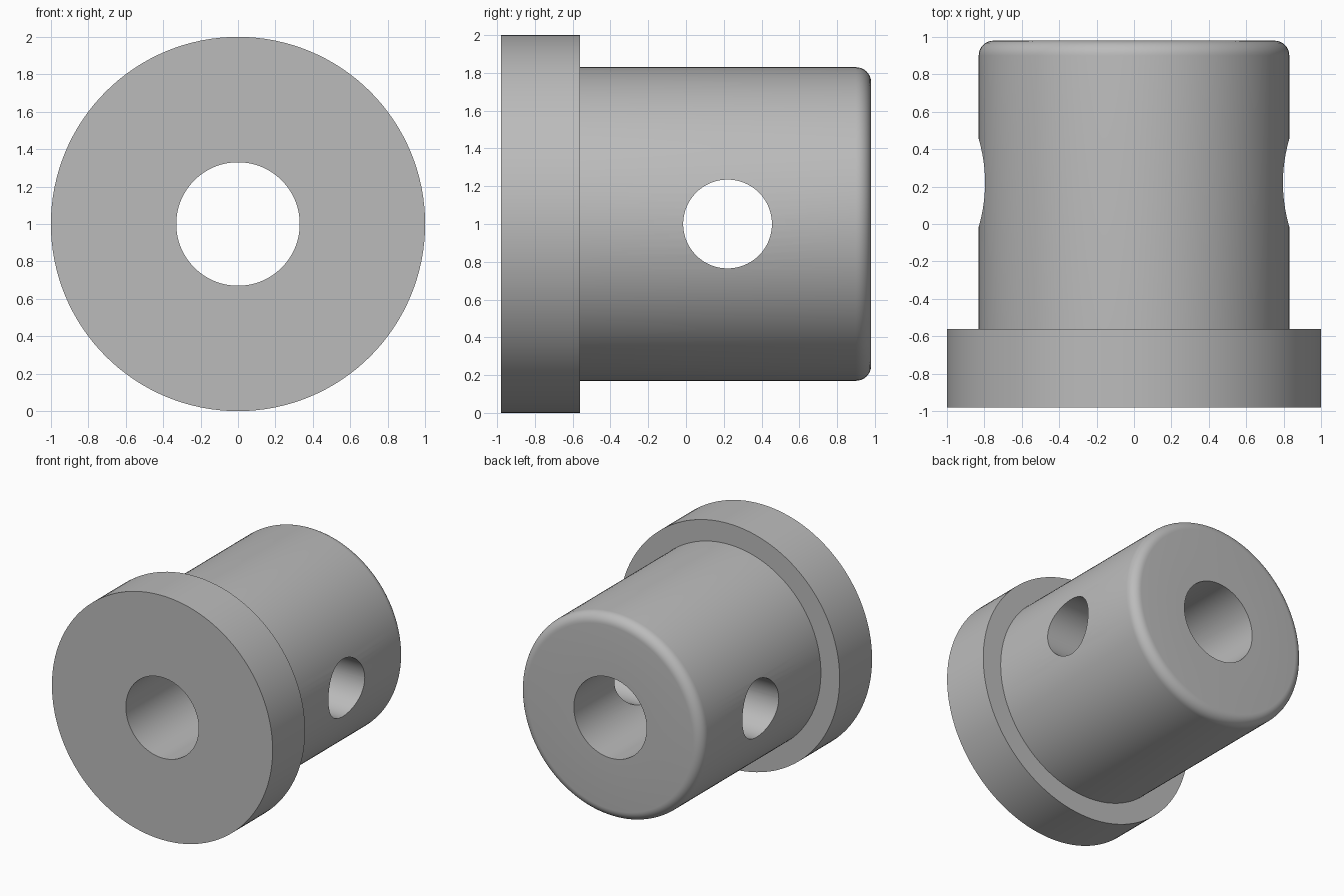
import bpy
import bmesh
import math
from mathutils import Matrix, Vector

if "Cube" in bpy.data.objects:
    bpy.data.objects.remove(bpy.data.objects["Cube"], do_unlink=True)

BORE, FLANGE, BODY, FILLET = 0.33, 1.0, 0.83, 0.08
FRONT, STEP, BACK = -0.98, -0.56, 0.98
HOLE_Y, HOLE_R, AXIS_Z = 0.22, 0.235, 1.0

# Plain grey metal
grey = bpy.data.materials.new("grey metal")
grey.use_nodes = True
colour = (0.5, 0.5, 0.5, 1)
grey.diffuse_color = colour
grey.node_tree.nodes["Principled BSDF"].inputs["Base Color"].default_value = colour


def add_object(name, bm):
    bmesh.ops.recalc_face_normals(bm, faces=bm.faces)
    mesh = bpy.data.meshes.new(name)
    bm.to_mesh(mesh)
    bm.free()
    mesh.materials.append(grey)
    obj = bpy.data.objects.new(name, mesh)
    bpy.context.collection.objects.link(obj)
    return obj


# Flanged bushing: a closed (radius, y) profile turned about the y axis
profile = [(BORE, FRONT), (FLANGE, FRONT), (FLANGE, STEP), (BODY, STEP)]
for i in range(9):
    a = math.radians(90) * i / 8
    profile.append((BODY - FILLET + FILLET * math.cos(a),
                    BACK - FILLET + FILLET * math.sin(a)))
profile.append((BORE, BACK))

bm = bmesh.new()
verts = [bm.verts.new((r, y, AXIS_Z)) for r, y in profile]
edges = [bm.edges.new((v, verts[i - 1])) for i, v in enumerate(verts)]
bmesh.ops.spin(bm, geom=verts + edges, cent=(0, 0, AXIS_Z), axis=(0, 1, 0),
               angle=math.tau, steps=128, use_duplicate=False)
bmesh.ops.remove_doubles(bm, verts=bm.verts, dist=0.0001)
bushing = add_object("flanged_bushing", bm)

# Cross hole drilled from side to side
bm = bmesh.new()
place = Matrix.Translation(Vector((0, HOLE_Y, AXIS_Z))) @ Matrix.Rotation(math.radians(90), 4, "Y")
bmesh.ops.create_cone(bm, cap_ends=True, segments=96, radius1=HOLE_R,
                      radius2=HOLE_R, depth=3, matrix=place)
drill = add_object("cross_hole_cutter", bm)
drill.hide_render = True

cut = bushing.modifiers.new("cross hole", "BOOLEAN")
cut.operation = "DIFFERENCE"
cut.solver = "EXACT"
cut.object = drill

bpy.ops.object.select_all(action="DESELECT")
bushing.select_set(True)
bpy.context.view_layer.objects.active = bushing
bpy.ops.object.modifier_apply(modifier=cut.name)
bpy.data.objects.remove(drill, do_unlink=True)
bpy.ops.object.shade_smooth_by_angle(angle=math.radians(30))
